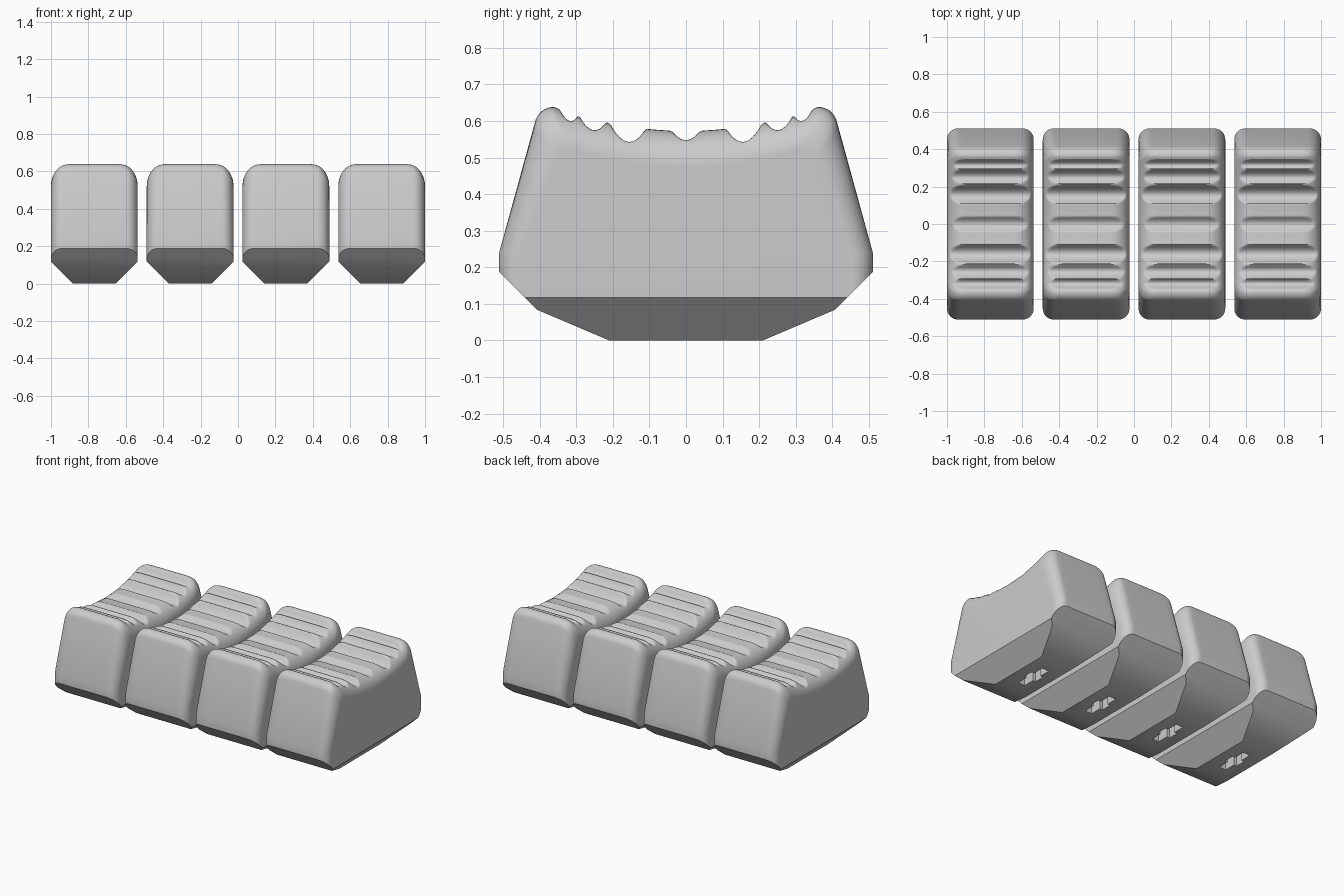
import bpy, bmesh, math
from mathutils import Vector

if "Cube" in bpy.data.objects:
    bpy.data.objects.remove(bpy.data.objects["Cube"])

HW = 0.232          # half width of one cap
R_TOP, R_END = 0.1, 0.06   # rounding of the top edges and of the upright corners
# finger grooves: centre, half width, floor height
GROOVES = [(0, .038, .548), (.155, .048, .543), (.25, .036, .575), (.315, .025, .60)]

grey = bpy.data.materials.new("light_grey")
grey.diffuse_color = (0.6, 0.6, 0.6, 1)
grey.use_nodes = True
grey.node_tree.nodes["Principled BSDF"].inputs["Base Color"].default_value = grey.diffuse_color


def rounding(x, r):
    t = max(0, abs(x) - (HW - r))
    return r - math.sqrt(max(0, r * r - t * t))


def smooth_min(a, b, k=.008):
    h = max(k - abs(a - b), 0) / k
    return min(a, b) - h * h * k / 4


def top_height(y, drop):
    z = .573 + .5 * y * y
    base = z - drop
    for c, w, floor in GROOVES:
        rim = .573 + .5 * c * c
        t = (abs(y) - c) / w
        base = smooth_min(base, floor + (rim - floor) * t * t)
    return base


def section(x):
    """Side outline of the cap at one x position."""
    d, e = rounding(x, R_TOP), rounding(x, R_END)
    half = []
    n = 72
    for i in range(n + 1):
        y = (.362 - e) * i / n
        half.append((y, top_height(y, d)))
    # rounded crest at the end, then the sloping end wall
    y0, z0 = half[-1]
    y2, z2 = .413 - e, .597 - d
    for i in range(1, 9):
        a = i / 8 * math.radians(78)
        s, c = math.sin(a) / math.sin(math.radians(78)), (1 - math.cos(a)) / (1 - math.cos(math.radians(78)))
        half.append((y0 + (y2 - y0) * s, z0 + (z2 - z0) * c))
    half += [(.511 - e, .24), (.511 - e, 0)]
    return [(-y, z) for y, z in reversed(half[1:])] + half


# stations across the width, denser on the rounded edges
pos = {0.0, .07}
for r in (R_TOP, R_END):
    pos |= {round(HW - r + r * math.sin(math.radians(a)), 5) for a in range(0, 91, 9)}
stations = sorted({-p for p in pos} | pos)

# cap body as a loft of the side outlines
bm = bmesh.new()
rings = [[bm.verts.new((x, y, z)) for y, z in section(x)] for x in stations]
for a, b in zip(rings, rings[1:]):
    for i in range(len(a)):
        j = (i + 1) % len(a)
        bm.faces.new((a[i], a[j], b[j], b[i]))
bm.faces.new(rings[0])
bm.faces.new(rings[-1])
bmesh.ops.recalc_face_normals(bm, faces=bm.faces)

# chamfers under the ends and sides
cuts = []
for s in (-1, 1):
    cuts += [((0, s * .51, .187), (0, s, -1)),
             ((0, s * .21, 0), (0, s * .085, -.2)),
             ((s * HW, 0, .117), (s, 0, -1))]
for co, no in cuts:
    res = bmesh.ops.bisect_plane(bm, geom=bm.verts[:] + bm.edges[:] + bm.faces[:], dist=1e-6,
                                 plane_co=Vector(co), plane_no=Vector(no).normalized(), clear_outer=True)
    edges = [g for g in res["geom_cut"] if isinstance(g, bmesh.types.BMEdge) and g.is_boundary]
    bmesh.ops.edgeloop_fill(bm, edges=edges)
bmesh.ops.recalc_face_normals(bm, faces=bm.faces)
bmesh.ops.dissolve_limit(bm, angle_limit=.0005, verts=bm.verts[:], edges=bm.edges[:])
mesh = bpy.data.meshes.new("slider_cap")
bm.to_mesh(mesh)
bm.free()
mesh.materials.append(grey)
cap = bpy.data.objects.new("slider_cap_1", mesh)
bpy.context.collection.objects.link(cap)

# cross-shaped stem socket in the underside
bm = bmesh.new()
quarter = [(.025, -.11), (.025, -.035), (.045, -.035)]
outline = quarter + [(x, -y) for x, y in reversed(quarter)]
outline += [(-x, -y) for x, y in outline]
face = bm.faces.new([bm.verts.new((x, y, -.05)) for x, y in outline])
top = bmesh.ops.extrude_face_region(bm, geom=[face])["geom"]
bmesh.ops.translate(bm, vec=(0, 0, .25), verts=[v for v in top if isinstance(v, bmesh.types.BMVert)])
bmesh.ops.recalc_face_normals(bm, faces=bm.faces)
cut_mesh = bpy.data.meshes.new("socket_cutter")
bm.to_mesh(cut_mesh)
bm.free()
cut_mesh.materials.append(grey)
cutter = bpy.data.objects.new("socket_cutter", cut_mesh)
cutter.hide_render = True
bpy.context.collection.objects.link(cutter)

mod = cap.modifiers.new("socket", "BOOLEAN")
mod.operation, mod.solver, mod.object = "DIFFERENCE", "EXACT", cutter
bpy.context.view_layer.objects.active = cap
cap.select_set(True)
bpy.ops.object.modifier_apply(modifier="socket")
bpy.data.objects.remove(cutter)
bpy.ops.object.shade_smooth_by_angle(angle=math.radians(25))

# row of four identical caps
for i in range(4):
    ob = cap if i == 0 else bpy.data.objects.new(f"slider_cap_{i + 1}", cap.data)
    if i:
        bpy.context.collection.objects.link(ob)
    ob.location.x = -.768 + .512 * i
